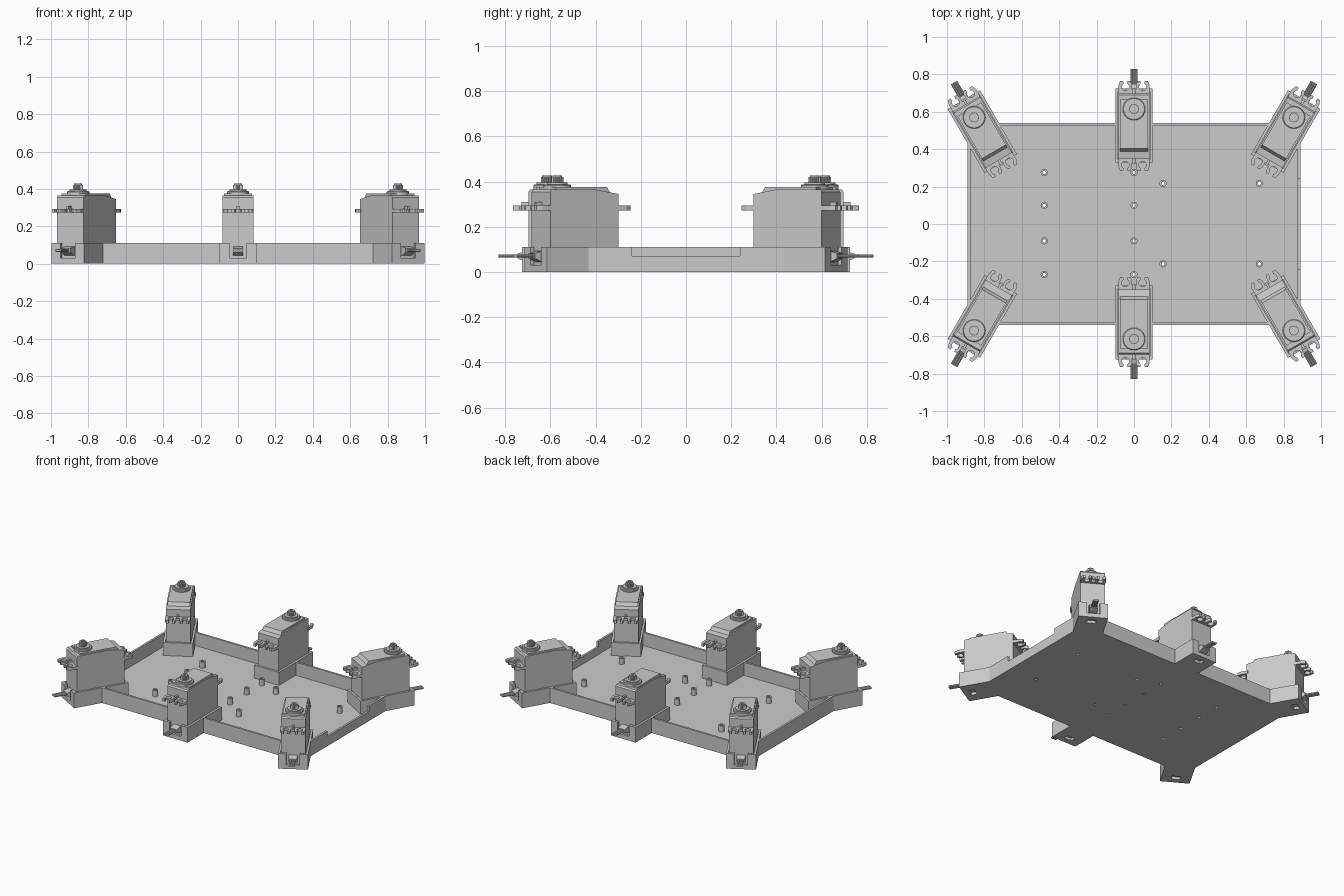
import bpy, bmesh, math
from mathutils import Matrix, Vector

if "Cube" in bpy.data.objects:
    bpy.data.objects.remove(bpy.data.objects["Cube"], do_unlink=True)

grey = bpy.data.materials.new("light_grey")
grey.use_nodes = True
grey.diffuse_color = (0.6, 0.6, 0.6, 1)
grey.node_tree.nodes["Principled BSDF"].inputs["Base Color"].default_value = (0.6, 0.6, 0.6, 1)


# ---------- helpers ----------
def box(bm, x, y, z, m=Matrix()):
    """Box between the (low, high) pairs, placed by matrix m."""
    centre = Vector([(a + b) / 2 for a, b in (x, y, z)])
    size = [b - a for a, b in (x, y, z)]
    bmesh.ops.create_cube(bm, size=1, matrix=m @ Matrix.Translation(centre) @ Matrix.Diagonal((*size, 1)))


def cylinder(bm, r, length, m, sides=20):
    bmesh.ops.create_cone(bm, cap_ends=True, segments=sides, radius1=r, radius2=r, depth=length, matrix=m)


def extrude(bm, points, vec):
    """Closed outline pushed along vec."""
    face = bm.faces.new([bm.verts.new(p) for p in points])
    new = bmesh.ops.extrude_face_region(bm, geom=[face])["geom"]
    bmesh.ops.translate(bm, vec=vec, verts=[v for v in new if isinstance(v, bmesh.types.BMVert)])


def lathe(bm, profile, sides=24, centre=(0, 0, 0)):
    """Outline of (radius, height) points turned about z."""
    verts = [bm.verts.new((r, 0, z)) for r, z in profile]
    edges = [bm.edges.new(pair) for pair in zip(verts, verts[1:])]
    bmesh.ops.spin(bm, geom=verts + edges, cent=(0, 0, 0), axis=(0, 0, 1), angle=math.tau,
                   steps=sides, use_duplicate=False)
    bmesh.ops.remove_doubles(bm, verts=bm.verts, dist=1e-5)
    bmesh.ops.translate(bm, vec=centre, verts=bm.verts)


def finish(bm, name):
    bmesh.ops.recalc_face_normals(bm, faces=bm.faces)
    mesh = bpy.data.meshes.new(name)
    bm.to_mesh(mesh)
    bm.free()
    mesh.materials.append(grey)
    return mesh


def place(mesh, name, m=Matrix()):
    ob = bpy.data.objects.new(name, mesh)
    ob.matrix_world = m
    bpy.context.collection.objects.link(ob)
    return ob


def smooth(ob):
    bpy.ops.object.select_all(action='DESELECT')
    ob.select_set(True)
    bpy.context.view_layer.objects.active = ob
    bpy.ops.object.shade_smooth_by_angle(angle=math.radians(35))


def boolean(target, bm, operation):
    """Apply one boolean step and drop its helper."""
    helper = place(finish(bm, "helper"), "helper")
    helper.hide_render = True
    mod = target.modifiers.new("step", 'BOOLEAN')
    mod.operation, mod.solver, mod.object = operation, 'EXACT', helper
    bpy.context.view_layer.objects.active = target
    bpy.ops.object.modifier_apply(modifier=mod.name)
    bpy.data.objects.remove(helper, do_unlink=True)


# ---------- servo placements: shaft axis is the origin, +y points outward ----------
def seat(x, y, angle):
    return Matrix.Translation((x, y, 0)) @ Matrix.Rotation(math.radians(angle), 4, 'Z')


seats = {
    "back_middle": seat(0, 0.615, 0), "front_middle": seat(0, -0.615, 180),
    "back_left": seat(0.855, 0.57, -30), "back_right": seat(-0.855, 0.57, 30),
    "front_left": seat(0.855, -0.57, 210), "front_right": seat(-0.855, -0.57, 150),
}

# ---------- tray with six servo pockets ----------
X, Y, H, T = 0.89, 0.54, 0.11, 0.015
bm = bmesh.new()
box(bm, (-X, X), (-Y, Y), (0, H))
tray = place(finish(bm, "tray"), "tray")

bm = bmesh.new()
box(bm, (T - X, X - T), (T - Y, Y - T), (T, 0.3))
boolean(tray, bm, 'DIFFERENCE')

bm = bmesh.new()                                    # pocket blocks
for m in seats.values():
    box(bm, (-0.1, 0.1), (-0.285, 0.11), (0, H), m)
boolean(tray, bm, 'UNION')

bm = bmesh.new()                                    # pocket hollows
for m in seats.values():
    box(bm, (-0.085, 0.085), (-0.27, 0.092), (0.02, 0.3), m)
boolean(tray, bm, 'DIFFERENCE')

bm = bmesh.new()                                    # cable notches and side wall notch
for m in seats.values():
    box(bm, (-0.045, 0.045), (0.06, 0.2), (0.03, 0.3), m)
box(bm, (X - 0.05, X + 0.05), (-0.24, 0.24), (0.07, 0.3))
boolean(tray, bm, 'DIFFERENCE')

bm = bmesh.new()                                    # slots in the pocket floors
for m in seats.values():
    box(bm, (-0.03, 0.03), (0.03, 0.07), (-0.1, 0.025), m)
boolean(tray, bm, 'DIFFERENCE')

spots = [(x, y) for x in (-0.48, 0) for y in (-0.27, -0.09, 0.1, 0.275)]
spots += [(x, y) for x in (0.155, 0.67) for y in (-0.213, 0.217)]
bm = bmesh.new()                                    # screw holes under the standoffs
for x, y in spots:
    cylinder(bm, 0.009, 0.1, Matrix.Translation((x, y, 0)), 12)
boolean(tray, bm, 'DIFFERENCE')

# ---------- standoffs ----------
bm = bmesh.new()
lathe(bm, [(0.009, T), (0.019, T), (0.019, 0.06), (0.009, 0.06), (0.009, T)], 16)
standoff = finish(bm, "standoff")
for i, (x, y) in enumerate(spots):
    smooth(place(standoff, f"standoff_{i + 1}", Matrix.Translation((x, y, 0))))

# ---------- servo parts, shared by all six seats ----------
parts = {}

bm = bmesh.new()                                    # case with sloping tail
side = [(-0.265, 0.022), (0.083, 0.022), (0.083, 0.355), (0.075, 0.365), (-0.15, 0.365), (-0.265, 0.345)]
extrude(bm, [(-0.082, y, z) for y, z in side], (0.164, 0, 0))
parts["servo_case"] = finish(bm, "servo_case")

bm = bmesh.new()                                    # raised lid
side = [(-0.228, 0.35), (0.05, 0.35), (0.05, 0.376), (-0.212, 0.376)]
extrude(bm, [(-0.074, y, z) for y, z in side], (0.148, 0, 0))
parts["servo_lid"] = finish(bm, "servo_lid")

bm = bmesh.new()                                    # collar rings
lathe(bm, [(0, 0.36), (0.06, 0.36), (0.06, 0.384), (0.056, 0.388), (0.046, 0.388),
           (0.046, 0.396), (0.036, 0.396), (0, 0.396)], 32)
parts["servo_collar"] = finish(bm, "servo_collar")

bm = bmesh.new()                                    # toothed output shaft
teeth = 20
ring = []
for i in range(teeth * 2):
    a, r = math.pi * i / teeth, 0.027 if i % 2 else 0.024
    ring.append((r * math.cos(a), r * math.sin(a), 0.39))
extrude(bm, ring, (0, 0, 0.03))
lathe(bm, [(0.01, 0.42), (0.022, 0.42), (0.022, 0.428), (0.01, 0.428), (0.01, 0.42)], 20)
parts["output_shaft"] = finish(bm, "output_shaft")

bm = bmesh.new()                                    # ears with open screw slots
half = [(0.084, -0.01), (0.084, 0.042), (0.074, 0.067), (0.058, 0.067)]
for i in range(11):
    a = math.radians(60 - 30 * i)
    half.append((0.046 + 0.02 * math.cos(a), 0.035 + 0.02 * math.sin(a)))
half += [(0.034, 0.067), (0.02, 0.067), (0.012, 0.05), (0.012, 0.02)]
outline = half + [(-x, y) for x, y in reversed(half)]
for base, sign in ((0.083, 1), (-0.265, -1)):
    extrude(bm, [(x, base + sign * y, 0.273) for x, y in outline], (0, 0, 0.021))
    box(bm, (-0.007, 0.007), sorted((base - sign * 0.01, base + sign * 0.03)), (0.29, 0.31))
parts["servo_ears"] = finish(bm, "servo_ears")

bm = bmesh.new()                                    # cable and strain relief
side = [(0.07, 0.045), (0.095, 0.045), (0.13, 0.06), (0.13, 0.082), (0.095, 0.092), (0.07, 0.092)]
extrude(bm, [(-0.028, y, z) for y, z in side], (0.056, 0, 0))
for x in (-0.013, 0, 0.013):
    cylinder(bm, 0.007, 0.1, Matrix.Translation((x, 0.165, 0.071)) @ Matrix.Rotation(math.pi / 2, 4, 'X'), 10)
parts["servo_cable"] = finish(bm, "servo_cable")

for where, m in seats.items():
    for name, mesh in parts.items():
        ob = place(mesh, f"{where}_{name}", m)
        if name in ("servo_collar", "servo_cable"):
            smooth(ob)
